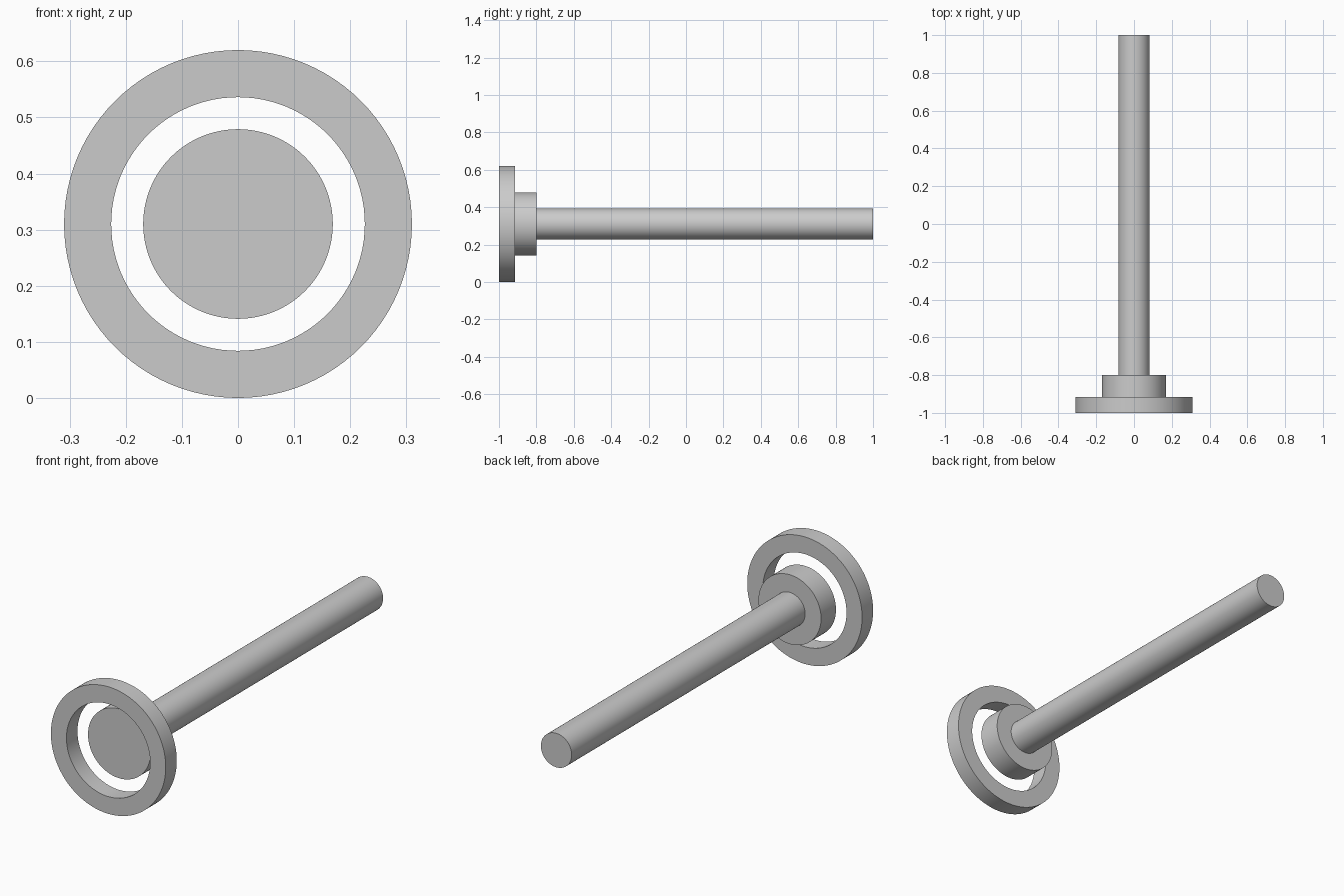
import bpy, bmesh, math

if "Cube" in bpy.data.objects:
    bpy.data.objects.remove(bpy.data.objects["Cube"])

CENTRE_Z = 0.31
SEGMENTS = 96


def lathe(name, profile, closed=False):
    """Revolve (radius, y) points around the horizontal y axis."""
    bm = bmesh.new()
    rings = []
    for r, y in profile:
        if r == 0:
            rings.append([bm.verts.new((0, y, 0))])
            continue
        rings.append([bm.verts.new((r * math.cos(a), y, r * math.sin(a)))
                      for a in (2 * math.pi * i / SEGMENTS for i in range(SEGMENTS))])
    pairs = list(zip(rings, rings[1:]))
    if closed:
        pairs.append((rings[-1], rings[0]))
    for a, b in pairs:
        for i in range(SEGMENTS):
            j = (i + 1) % SEGMENTS
            if len(a) == 1:
                bm.faces.new((a[0], b[i], b[j]))
            elif len(b) == 1:
                bm.faces.new((a[i], b[0], a[j]))
            else:
                bm.faces.new((a[i], b[i], b[j], a[j]))
    bmesh.ops.recalc_face_normals(bm, faces=bm.faces)
    mesh = bpy.data.meshes.new(name)
    bm.to_mesh(mesh)
    bm.free()
    obj = bpy.data.objects.new(name, mesh)
    bpy.context.collection.objects.link(obj)
    obj.location.z = CENTRE_Z
    bpy.ops.object.select_all(action='DESELECT')
    obj.select_set(True)
    bpy.context.view_layer.objects.active = obj
    bpy.ops.object.shade_smooth_by_angle(angle=math.radians(30))
    return obj


def rod(name, radius, y0, y1):
    return lathe(name, [(0, y0), (radius, y0), (radius, y1), (0, y1)])


# Floating outer ring at the front
lathe("front_ring", [(0.226, -1), (0.31, -1), (0.31, -0.915), (0.226, -0.915)], closed=True)

# Solid hub just behind the ring
rod("hub", 0.169, -0.915, -0.80)

# Long shaft running to the back
rod("shaft", 0.083, -0.80, 1.0)
